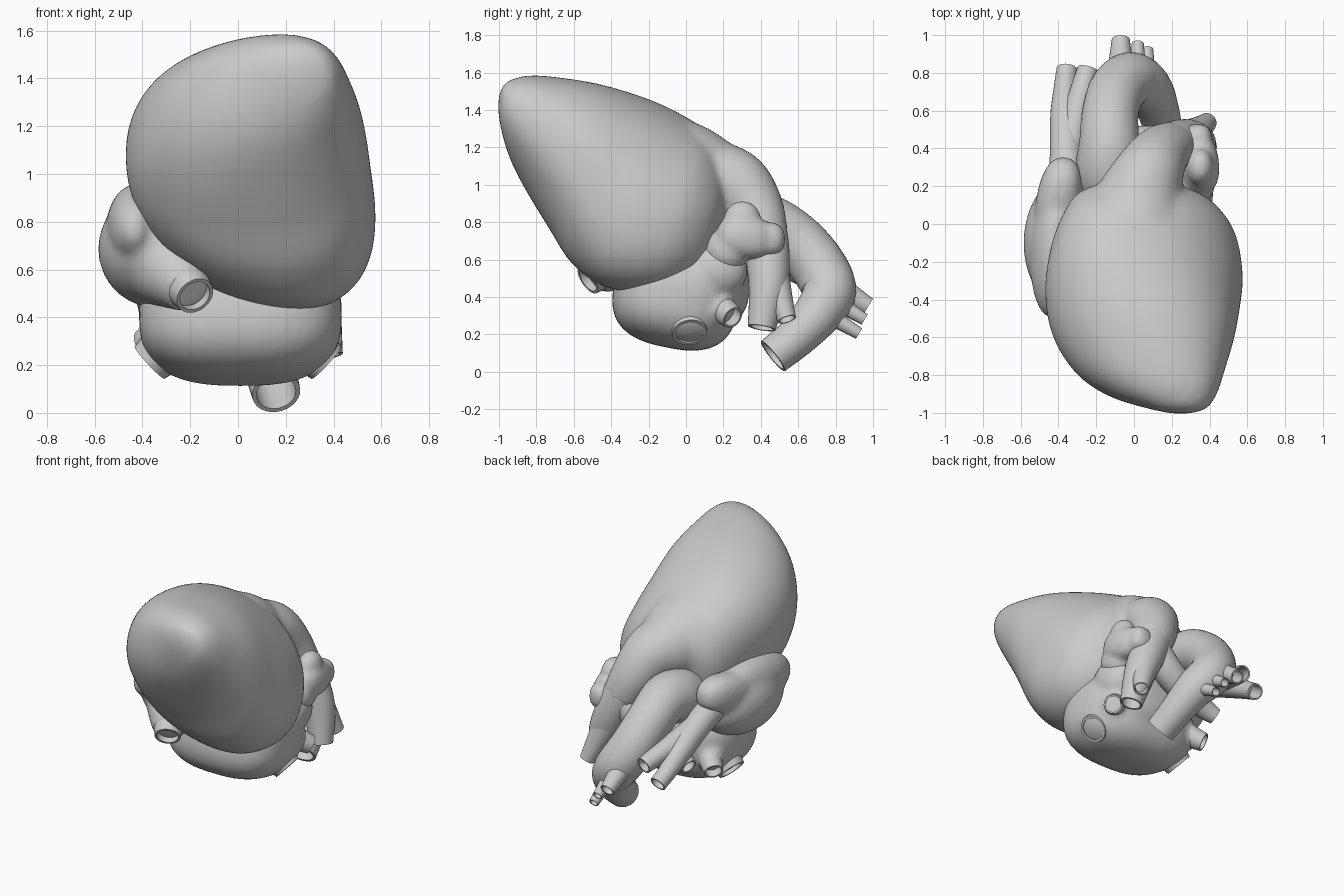
import bpy, bmesh
from math import cos, sin, pi, copysign
from mathutils import Vector, Euler

cube = bpy.data.objects.get("Cube")
if cube:
    bpy.data.objects.remove(cube, do_unlink=True)

grey = bpy.data.materials.new("tissue_grey")
grey.use_nodes = True
GREY = (0.6, 0.6, 0.6, 1)
grey.diffuse_color = GREY
for node in grey.node_tree.nodes:
    if node.type == 'BSDF_PRINCIPLED':
        node.inputs["Base Color"].default_value = GREY


def spline(rows, steps=6):
    """Smooth rows of numbers with a Catmull-Rom curve."""
    pts = [Vector(r) for r in rows]
    pts = [2 * pts[0] - pts[1]] + pts + [2 * pts[-1] - pts[-2]]
    out = []
    for a, b, c, d in zip(pts, pts[1:], pts[2:], pts[3:]):
        for i in range(steps):
            t = i / steps
            out.append(b + (c - a) * (t / 2) + (2 * a - 5 * b + 4 * c - d) * (t * t / 2)
                       + (3 * b - a - 3 * c + d) * (t ** 3 / 2))
    return out + [pts[-2]]


def skin(bm, rings):
    """Bridge closed rings of points and cap both ends."""
    loops = [[bm.verts.new(p) for p in ring] for ring in rings]
    n = len(loops[0])
    for a, b in zip(loops, loops[1:]):
        for i in range(n):
            j = (i + 1) % n
            bm.faces.new((a[i], a[j], b[j], b[i]))
    bm.faces.new(loops[0])
    bm.faces.new(loops[-1])


def tube(bm, path, hollow=True, sides=28):
    """Sweep a round section along x, y, z, radius rows, open at the far end."""
    pts = spline(path)
    centres = [p.to_3d() for p in pts]
    last = len(pts) - 1
    tangent = (centres[1] - centres[0]).normalized()
    normal = tangent.orthogonal().normalized()
    frames = []
    for i in range(last + 1):
        new = (centres[min(i + 1, last)] - centres[max(i - 1, 0)]).normalized()
        normal = tangent.rotation_difference(new) @ normal
        tangent = new
        frames.append((normal.copy(), tangent.cross(normal)))

    def ring(i, scale):
        u, v = frames[i]
        r = pts[i][3] * scale
        return [centres[i] + r * (u * cos(2 * pi * k / sides) + v * sin(2 * pi * k / sides))
                for k in range(sides)]

    rings = [ring(i, 1) for i in range(last + 1)]
    if hollow:
        rings += [ring(last - i, 0.82) for i in range(8)]
    skin(bm, rings)


def power(value, p):
    return copysign(abs(value) ** p, value)


def blob(bm, centre, radii, tilt=(0, 0, 0), p=1.0):
    """Ellipsoid; p under 1 makes it boxier."""
    made = bmesh.ops.create_uvsphere(bm, u_segments=40, v_segments=24, radius=1)
    turn = Euler(tilt).to_matrix()
    for v in made["verts"]:
        q = Vector([power(c, p) * r for c, r in zip(v.co, radii)])
        v.co = turn @ q + Vector(centre)


def finish(name, bm, blend=0, smoothing=0):
    """Make the object; blend is the voxel size that merges its lobes."""
    bmesh.ops.recalc_face_normals(bm, faces=bm.faces)
    mesh = bpy.data.meshes.new(name)
    bm.to_mesh(mesh)
    bm.free()
    mesh.materials.append(grey)
    obj = bpy.data.objects.new(name, mesh)
    bpy.context.collection.objects.link(obj)
    bpy.ops.object.select_all(action='DESELECT')
    obj.select_set(True)
    bpy.context.view_layer.objects.active = obj
    bpy.ops.object.shade_smooth_by_angle(angle=0.9)
    if blend:
        merge = obj.modifiers.new("Merge", 'REMESH')
        merge.mode = 'VOXEL'
        merge.voxel_size = blend
        merge.use_smooth_shade = True
        relax = obj.modifiers.new("Relax", 'SMOOTH')
        relax.iterations = smoothing


def vessel(name, *paths):
    bm = bmesh.new()
    for path in paths:
        tube(bm, path)
    finish(name, bm)


# Ventricles: slanted sections as top y, z, bottom y, z, right x, left x, skew
sections = [
    (-1.0, 1.48, -1.005, 1.4, 0.2, 0.3, 0),
    (-0.965, 1.545, -0.987, 1.29, 0.08, 0.385, -0.08),
    (-0.86, 1.58, -0.94, 1.14, -0.13, 0.44, -0.12),
    (-0.7, 1.575, -0.86, 0.98, -0.3, 0.48, -0.08),
    (-0.45, 1.535, -0.74, 0.78, -0.425, 0.53, 0.02),
    (-0.2, 1.45, -0.61, 0.59, -0.47, 0.56, 0.15),
    (0.0, 1.34, -0.42, 0.47, -0.445, 0.575, 0.25),
    (0.13, 1.24, -0.15, 0.45, -0.38, 0.53, 0.28),
    (0.21, 1.1, 0.06, 0.52, -0.29, 0.4, 0.25),
    (0.22, 0.95, 0.16, 0.67, -0.1, 0.24, 0.2),
]
body = bmesh.new()
rings = []
for ty, tz, by, bz, x0, x1, skew in spline(sections):
    mid = Vector(((x0 + x1) / 2, (ty + by) / 2, (tz + bz) / 2))
    up = Vector((0, ty - by, tz - bz)) / 2
    side = Vector(((x1 - x0) / 2, 0, 0)) - skew * up
    rings.append([mid + side * power(cos(a), 0.92) + up * power(sin(a), 0.92)
                  for a in (2 * pi * k / 64 for k in range(64))])
skin(body, rings)
# Outflow cone joining the ventricles to the pulmonary trunk
tube(body, [(0.0, -0.2, 1.06, 0.32), (0.01, 0.0, 1.05, 0.29),
            (0.04, 0.16, 1.02, 0.23), (0.085, 0.28, 0.99, 0.185),
            (0.14, 0.37, 0.87, 0.155), (0.21, 0.42, 0.72, 0.13)], hollow=False)
finish("ventricles", body, 0.02, 10)

# Left atrium with flared vein roots and its ear-shaped flap
bm = bmesh.new()
blob(bm, (0.01, -0.05, 0.41), (0.425, 0.34, 0.285), (-0.2, 0, 0), 0.74)
blob(bm, (0.05, 0.15, 0.45), (0.33, 0.19, 0.22), p=0.9)
blob(bm, (0.3, 0.16, 0.54), (0.12, 0.17, 0.15))
for s in (1, -1):
    tube(bm, [(s * 0.2, 0.0, 0.36, 0.16), (s * 0.28, 0.01, 0.29, 0.13),
              (s * 0.35, 0.02, 0.235, 0.1)], hollow=False)
    tube(bm, [(s * 0.2, 0.08, 0.42, 0.14), (s * 0.3, 0.16, 0.35, 0.1),
              (s * 0.36, 0.21, 0.315, 0.07)], hollow=False)
finish("left_atrium", bm, 0.018, 8)

bm = bmesh.new()
blob(bm, (0.35, 0.32, 0.72), (0.1, 0.16, 0.115), (-0.15, 0, 0.1), 0.85)
blob(bm, (0.35, 0.3, 0.81), (0.075, 0.1, 0.105), (-0.3, 0, 0))
blob(bm, (0.335, 0.44, 0.71), (0.08, 0.09, 0.09), p=0.8)
blob(bm, (0.33, 0.22, 0.65), (0.1, 0.12, 0.12))
finish("left_auricle", bm, 0.015, 8)

# Right atrium with its crest, tip and the funnel toward the lower vein
bm = bmesh.new()
blob(bm, (-0.34, -0.1, 0.69), (0.245, 0.36, 0.25), (0, 0.3, 0))
blob(bm, (-0.42, -0.14, 0.78), (0.13, 0.36, 0.18), (0.05, 0, -0.05))
blob(bm, (-0.4, 0.14, 0.81), (0.115, 0.22, 0.13), (0.15, 0, -0.2), 0.85)
tube(bm, [(-0.35, -0.1, 0.68, 0.22), (-0.28, -0.32, 0.605, 0.175),
          (-0.2, -0.49, 0.51, 0.1)], hollow=False)
finish("right_atrium", bm, 0.02, 8)

vessel("lower_vena_cava", [(-0.28, -0.33, 0.6, 0.12), (-0.22, -0.45, 0.54, 0.1),
                           (-0.18, -0.525, 0.49, 0.083)])

vessel("upper_vena_cava",
       [(-0.35, 0.0, 0.78, 0.13), (-0.355, 0.2, 0.73, 0.1),
        (-0.36, 0.4, 0.65, 0.085), (-0.365, 0.58, 0.56, 0.078),
        (-0.365, 0.72, 0.47, 0.06), (-0.355, 0.82, 0.41, 0.055)],
       [(-0.34, 0.4, 0.65, 0.07), (-0.31, 0.56, 0.59, 0.075),
        (-0.275, 0.7, 0.55, 0.065), (-0.245, 0.82, 0.51, 0.055)])

# Aorta with its arch and three neck branches
vessel("aorta", [(-0.1, 0.1, 0.7, 0.16), (-0.13, 0.28, 0.77, 0.18),
                 (-0.13, 0.43, 0.79, 0.16), (-0.125, 0.59, 0.7, 0.15),
                 (-0.085, 0.71, 0.56, 0.15), (-0.01, 0.765, 0.43, 0.145),
                 (0.075, 0.71, 0.32, 0.13), (0.13, 0.595, 0.19, 0.11),
                 (0.16, 0.465, 0.084, 0.102)])
for side, x, y, z, r in (("right", -0.07, 0.975, 0.35, 0.048),
                         ("middle", 0.02, 0.955, 0.28, 0.032),
                         ("left", 0.07, 0.925, 0.205, 0.032)):
    vessel("neck_artery_" + side, [(x, y - 0.2, z + 0.12, r * 1.8),
                                   (x, y - 0.1, z + 0.06, r * 1.3), (x, y, z, r)])

# Pulmonary artery: left limb with two ends, right limb under the aorta
vessel("pulmonary_artery",
       [(0.1, 0.29, 0.97, 0.14), (0.15, 0.38, 0.85, 0.135),
        (0.24, 0.43, 0.66, 0.122), (0.32, 0.44, 0.46, 0.105),
        (0.365, 0.405, 0.235, 0.075)],
       [(0.24, 0.44, 0.62, 0.1), (0.33, 0.49, 0.43, 0.075),
        (0.39, 0.54, 0.28, 0.05)],
       [(0.18, 0.42, 0.72, 0.1), (0.05, 0.42, 0.58, 0.1),
        (-0.12, 0.41, 0.48, 0.09), (-0.25, 0.42, 0.42, 0.07),
        (-0.33, 0.44, 0.38, 0.055)])

# Pulmonary veins, a pair on each side of the left atrium
for side, s in (("left", 1), ("right", -1)):
    vessel("lung_veins_" + side,
           [(s * 0.22, 0.0, 0.35, 0.13), (s * 0.3, 0.01, 0.275, 0.11),
            (s * 0.37, 0.02, 0.21, 0.092)],
           [(s * 0.22, 0.1, 0.4, 0.11), (s * 0.31, 0.18, 0.345, 0.08),
            (s * 0.39, 0.25, 0.29, 0.062)])
